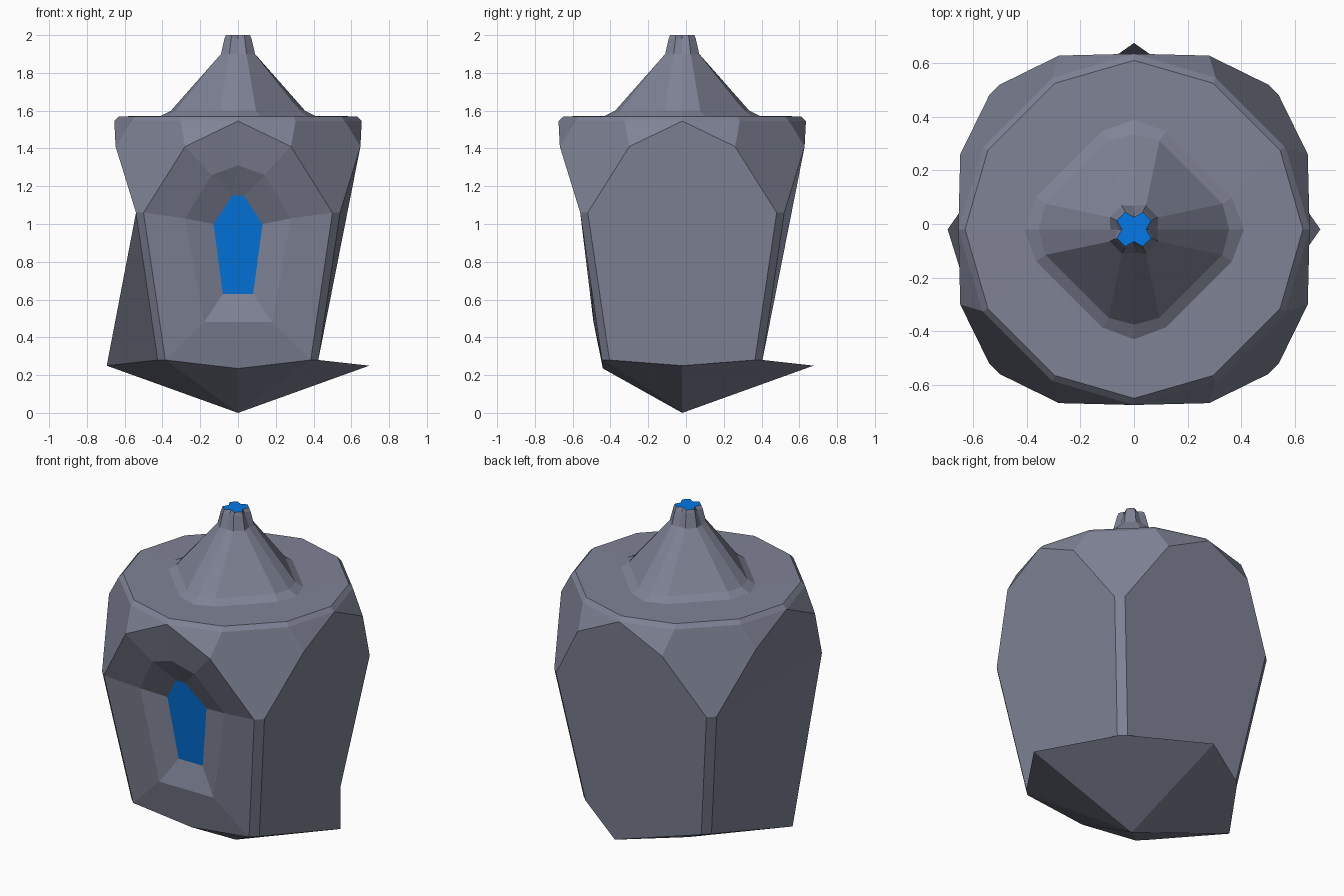
import bpy
from math import cos, sin, pi

CENTRE_Y = -0.02

cube = bpy.data.objects.get("Cube")
if cube:
    bpy.data.objects.remove(cube, do_unlink=True)


def material(name, rgb):
    mat = bpy.data.materials.new(name)
    mat.use_nodes = True
    colour = (*rgb, 1)
    mat.diffuse_color = colour
    bsdf = mat.node_tree.nodes["Principled BSDF"]
    bsdf.inputs["Base Color"].default_value = colour
    bsdf.inputs["Roughness"].default_value = 0.7
    return mat


grey = material("slate grey", (0.213, 0.226, 0.302))
blue = material("bright blue", (0.001, 0.19, 0.79))


def at(side, u, r, z):
    """Point on a side: u to the right, r outward, z up. Side 0 is the front."""
    a = side * pi / 2
    x, y = u * cos(a) + r * sin(a), u * sin(a) - r * cos(a)
    return (round(x, 4), round(y + CENTRE_Y, 4), z)


def build(name, polygons, mat):
    """Make a flat shaded object from polygons that share equal points."""
    index = {}
    faces = [[index.setdefault(p, len(index)) for p in poly] for poly in polygons]
    mesh = bpy.data.meshes.new(name)
    mesh.from_pydata(list(index), [], faces)
    mesh.materials.append(mat)
    obj = bpy.data.objects.new(name, mesh)
    bpy.context.collection.objects.link(obj)
    return obj


# Control points of one side, mirrored in u
BOTTOM = (0.385, 0.425, 0.28)
WAIST = (0.5, 0.54, 1.06)
SHOULDER = (0.28, 0.648, 1.41)
RIM = (0.305, 0.565, 1.545)
EDGE = (0.295, 0.545, 1.57)


def pair(side, point):
    u, r, z = point
    return at(side, -u, r, z), at(side, u, r, z)


# Body: four tapered sides, cut corners, rounded rim, pointed keel
body, lid = [], []
apex = at(0, 0, 0, 0)
for k in range(4):
    n = (k + 1) % 4
    b0, b1 = pair(k, BOTTOM)
    p0, p1 = pair(k, WAIST)
    m0, m1 = pair(k, SHOULDER)
    r0, r1 = pair(k, RIM)
    e0, e1 = pair(k, EDGE)
    bn, pn, mn, rn, en = [pair(n, q)[0] for q in (BOTTOM, WAIST, SHOULDER, RIM, EDGE)]
    spike = at(k, 0, 0.695, 0.25) if k else at(k, 0, 0.42, 0.235)
    top = at(k, 0, 0.655, 1.545)
    edge_mid = at(k, 0, 0.63, 1.57)
    if k == 3:
        body += [[b1, p1, p0, b0, spike], [p1, m1, top, m0, p0]]
    elif k:
        body.append([spike, b1, p1, m1, top, m0, p0, b0])
    body += [
        [b1, bn, pn, p1], [p1, pn, mn, rn, r1, m1],
        [m1, r1, top], [top, r0, m0],
        [top, r1, e1, edge_mid], [r0, top, edge_mid, e0], [r1, rn, en, e1],
        [apex, b1, spike], [apex, spike, b0], [apex, bn, b1],
    ]
    lid += [e0, edge_mid, e1]

# Front panel: sunken frame under a hood, around the window
f_mid, f_top = at(0, 0, 0.42, 0.235), at(0, 0, 0.655, 1.545)
hood = at(0, 0, 0.615, 1.31)
b0, b1 = pair(0, BOTTOM)
outer = [pair(0, q) for q in (BOTTOM, WAIST, SHOULDER)]
frame = [pair(0, q) for q in ((0.18, 0.47, 0.48), (0.28, 0.51, 1.03), (0.14, 0.595, 1.26))]
pane = [pair(0, q) for q in ((0.08, 0.43, 0.63), (0.13, 0.465, 1.0), (0.03, 0.525, 1.15))]
body.append([b0, f_mid, b1, frame[0][1], frame[0][0]])
body.append([*frame[0], *reversed(pane[0])])
for a, b in ((outer, frame), (frame, pane)):
    for i in range(2):
        body.append([a[i][1], a[i + 1][1], b[i + 1][1], b[i][1]])
        body.append([b[i][0], b[i + 1][0], a[i + 1][0], a[i][0]])
body += [
    [outer[2][1], f_top, hood, frame[2][1]], [frame[2][0], hood, f_top, outer[2][0]],
    [frame[2][1], hood, pane[2][1]], [pane[2][0], hood, frame[2][0]],
    [hood, pane[2][0], pane[2][1]],
]
window = [right for _, right in pane] + [left for left, _ in reversed(pane)]
build("front_window", [window], blue)


# Deck and spire; each level is height, mid radius, ridge u and ridge r
def level(z, mid, u, r):
    return [p for k in range(4) for p in (at(k, -u, r, z), at(k, 0, mid, z), at(k, u, r, z))]


levels = [lid] + [level(*q) for q in ((1.572, 0.41, 0.12, 0.365), (1.6, 0.355, 0.095, 0.33),
                                      (1.9, 0.088, 0.045, 0.09), (1.98, 0.058, 0.036, 0.072),
                                      (2.0, 0.045, 0.033, 0.064))]
for low, high in zip(levels, levels[1:]):
    for i in range(12):
        j = (i + 1) % 12
        body.append([low[i], low[j], high[j], high[i]])
build("body", body, grey)
build("spire_tip", [levels[-1]], blue)
